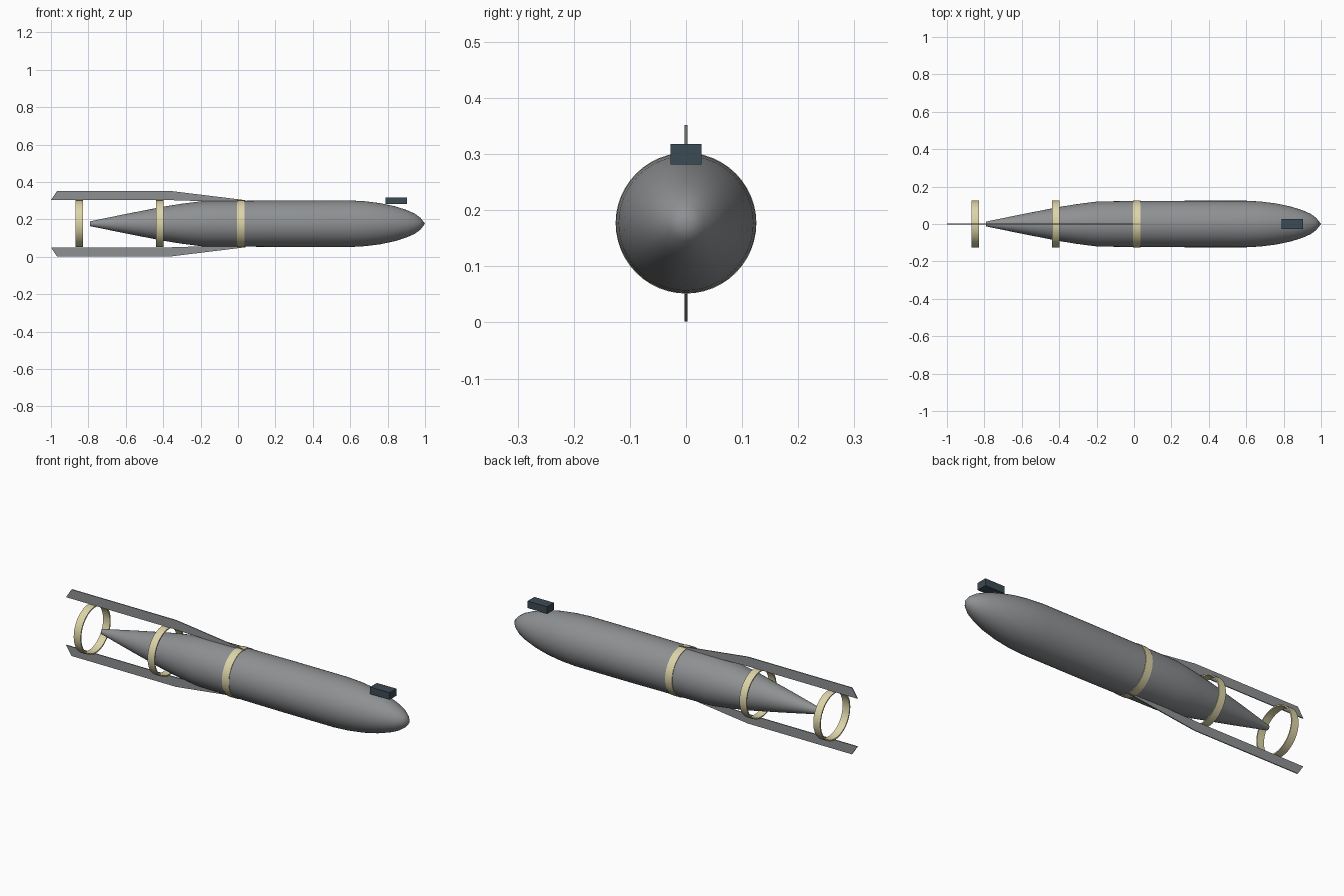
import bpy, bmesh, math

if "Cube" in bpy.data.objects:
    bpy.data.objects.remove(bpy.data.objects["Cube"])

AXIS_Z = 0.177   # height of the body centreline
SEGS = 48


def material(name, rgb):
    m = bpy.data.materials.new(name)
    m.diffuse_color = (*rgb, 1)
    m.use_nodes = True
    m.node_tree.nodes["Principled BSDF"].inputs["Base Color"].default_value = m.diffuse_color
    return m


grey = material("hull grey", (0.27, 0.28, 0.29))
cream = material("band cream", (0.72, 0.66, 0.39))
slate = material("block slate", (0.045, 0.07, 0.09))


def make_object(name, bm, mat, smooth=False):
    bmesh.ops.remove_doubles(bm, verts=bm.verts, dist=1e-5)
    bmesh.ops.recalc_face_normals(bm, faces=bm.faces)
    mesh = bpy.data.meshes.new(name)
    bm.to_mesh(mesh)
    bm.free()
    mesh.materials.append(mat)
    ob = bpy.data.objects.new(name, mesh)
    bpy.context.collection.objects.link(ob)
    if smooth:
        bpy.ops.object.select_all(action='DESELECT')
        ob.select_set(True)
        bpy.context.view_layer.objects.active = ob
        bpy.ops.object.shade_smooth_by_angle(angle=math.radians(32))
    return ob


def lathe(name, profile, mat):
    """Spin (x, radius) points around the body centreline."""
    bm = bmesh.new()
    vs = [bm.verts.new((x, 0, AXIS_Z + r)) for x, r in profile]
    es = [bm.edges.new(p) for p in zip(vs, vs[1:])]
    bmesh.ops.spin(bm, geom=vs + es, cent=(0, 0, AXIS_Z), axis=(1, 0, 0),
                   angle=2 * math.pi, steps=SEGS)
    return make_object(name, bm, mat, True)


# Hull: tapered tail, straight middle, rounded nose
lathe("hull", [(-0.79, 0), (-0.79, 0.013), (-0.60, 0.052), (-0.40, 0.091),
               (-0.30, 0.107), (-0.19, 0.121), (0.0, 0.1225), (0.30, 0.1245),
               (0.60, 0.1245), (0.68, 0.120), (0.76, 0.110), (0.84, 0.093),
               (0.90, 0.074), (0.945, 0.054), (0.975, 0.032), (1.0, 0)], grey)

# Bands: three thin hoops joining the fins
for label, x in (("rear", -0.849), ("middle", -0.419), ("front", 0.014)):
    a, b, ro, ri = x - 0.02, x + 0.02, 0.1255, 0.119
    lathe(label + "_band", [(a, ri), (a, ro), (b, ro), (b, ri), (a, ri)], cream)

# Fins: long thin plates above and below
outline = [(-1.0, 0.126), (-0.968, 0.175), (-0.36, 0.175), (0.04, 0.126),
           (0.04, 0.121), (-0.20, 0.121), (-0.36, 0.126)]
for label, side in (("upper", 1), ("lower", -1)):
    bm = bmesh.new()
    face = bm.faces.new([bm.verts.new((x, -0.0025, AXIS_Z + side * h))
                         for x, h in outline])
    new = bmesh.ops.extrude_face_region(bm, geom=[face])["geom"]
    bmesh.ops.translate(bm, vec=(0, 0.005, 0),
                        verts=[v for v in new if isinstance(v, bmesh.types.BMVert)])
    make_object(label + "_fin", bm, grey)

# Block on top of the nose
bm = bmesh.new()
bmesh.ops.create_cube(bm, size=1)
bmesh.ops.scale(bm, vec=(0.114, 0.056, 0.037), verts=bm.verts)
bmesh.ops.translate(bm, vec=(0.846, 0, 0.3), verts=bm.verts)
make_object("nose_block", bm, slate)
